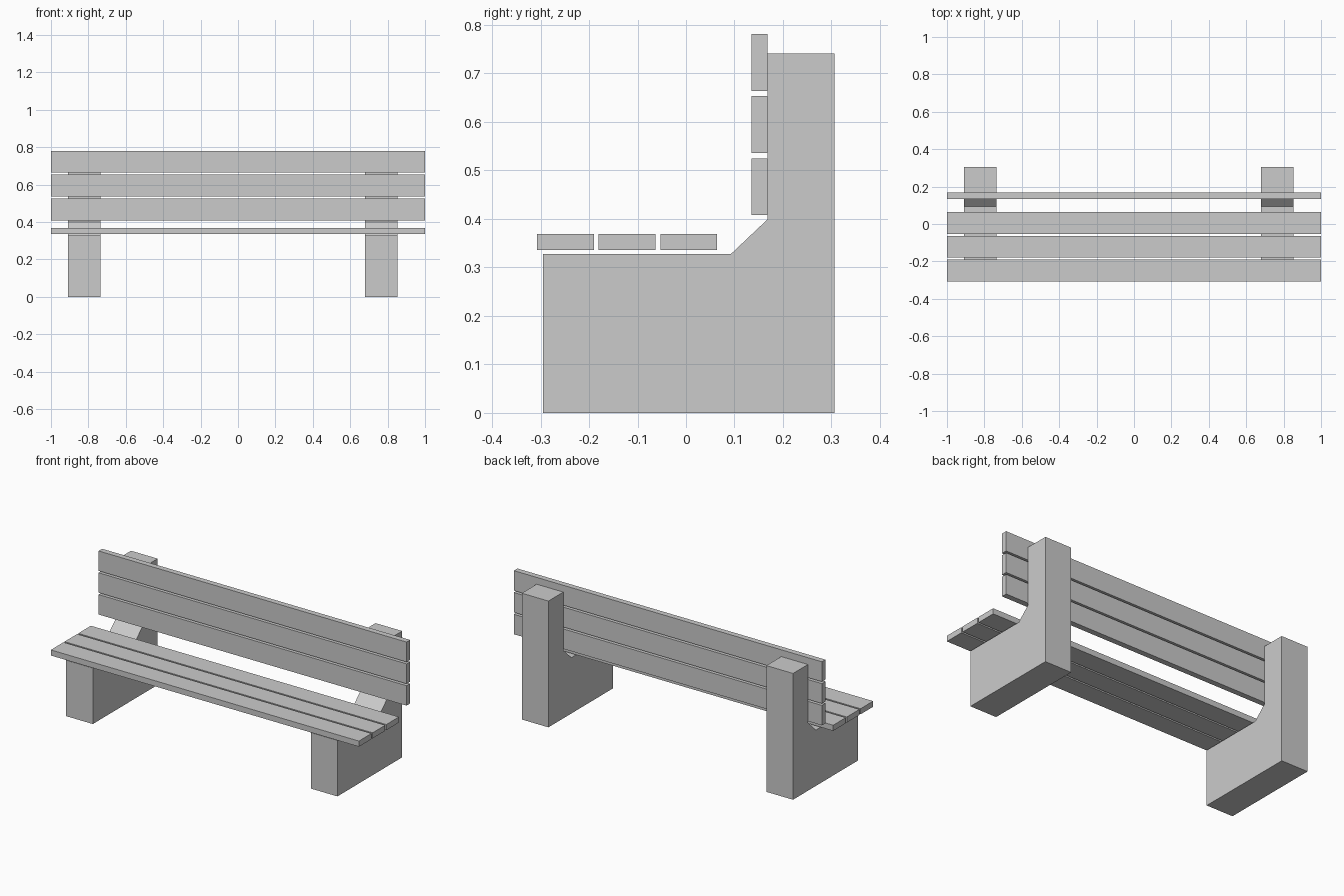
import bpy, bmesh

if "Cube" in bpy.data.objects:
    bpy.data.objects.remove(bpy.data.objects["Cube"])


def extrude_x(name, profile, x0, x1):
    """Solid made by sweeping a (y, z) profile from x0 to x1."""
    bm = bmesh.new()
    face = bm.faces.new([bm.verts.new((x0, y, z)) for y, z in profile])
    swept = bmesh.ops.extrude_face_region(bm, geom=[face])["geom"]
    verts = [v for v in swept if isinstance(v, bmesh.types.BMVert)]
    bmesh.ops.translate(bm, verts=verts, vec=(x1 - x0, 0, 0))
    bmesh.ops.recalc_face_normals(bm, faces=bm.faces[:])
    mesh = bpy.data.meshes.new(name)
    bm.to_mesh(mesh)
    bm.free()
    obj = bpy.data.objects.new(name, mesh)
    bpy.context.collection.objects.link(obj)
    return obj


def slat(name, y0, y1, z0, z1):
    return extrude_x(name, [(y0, z0), (y1, z0), (y1, z1), (y0, z1)], -1, 1)


# Concrete supports, L-shaped with a chamfered inner corner
support = [(-0.295, 0), (0.306, 0), (0.306, 0.741), (0.168, 0.741),
           (0.168, 0.399), (0.093, 0.328), (-0.295, 0.328)]
for side, x0 in (("left", -0.909), ("right", 0.679)):
    extrude_x(f"{side}_support", support, x0, x0 + 0.173)

# Seat and backrest planks
PLANK, THICK = 0.117, 0.033
for i in range(3):
    y = -0.307 + i * 0.127
    slat(f"seat_slat_{i + 1}", y, y + PLANK, 0.336, 0.336 + THICK)
    z = 0.408 + i * 0.128
    slat(f"back_slat_{i + 1}", 0.135, 0.135 + THICK, z, z + PLANK)
